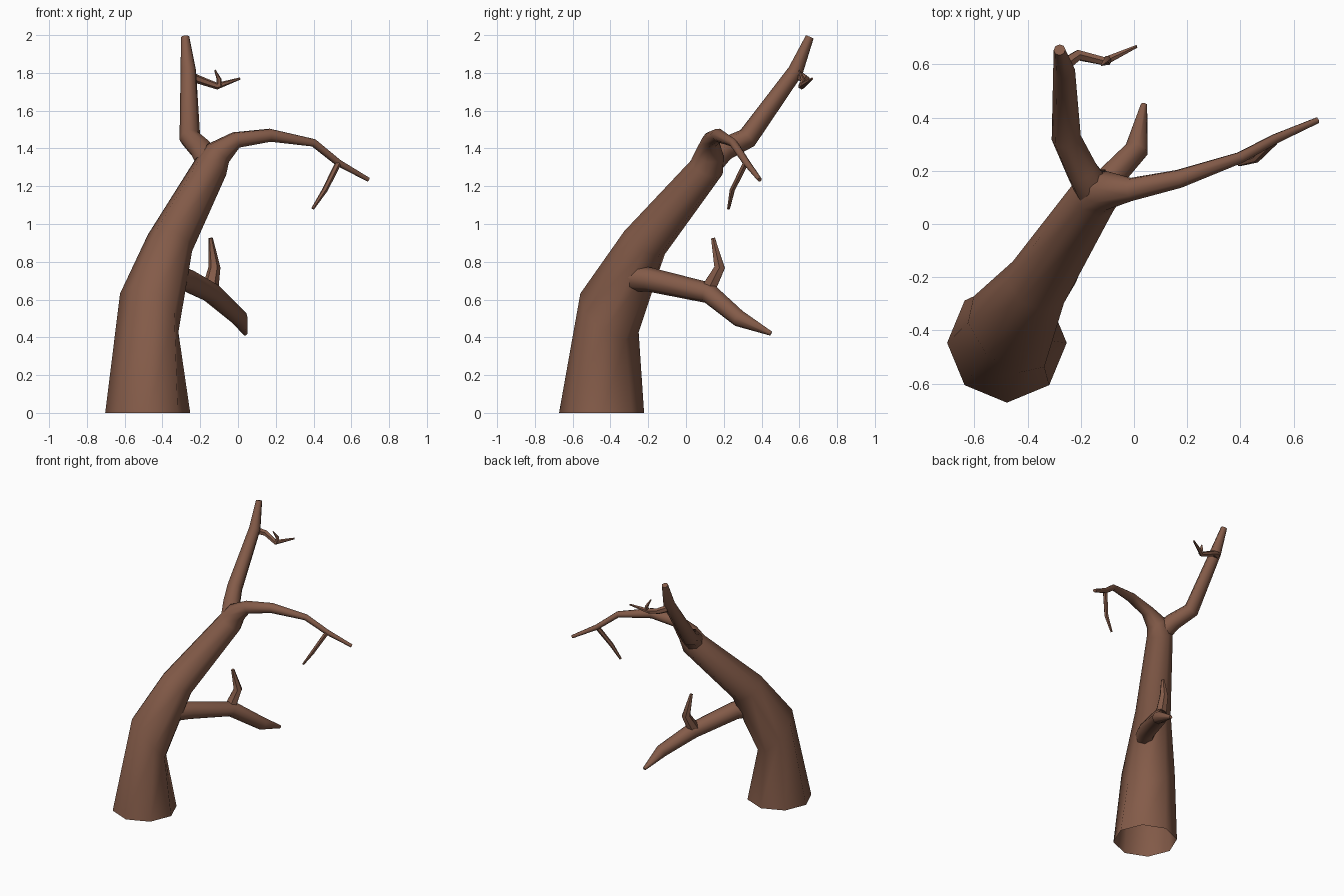
import bpy, bmesh, math
from mathutils import Vector

cube = bpy.data.objects.get("Cube")
if cube:
    bpy.data.objects.remove(cube, do_unlink=True)

# Bark colour shared by every part
bark = bpy.data.materials.new("brown_bark")
bark.use_nodes = True
colour = (0.23, 0.105, 0.066, 1)
bark.diffuse_color = colour
shader = bark.node_tree.nodes["Principled BSDF"]
shader.inputs["Base Color"].default_value = colour
shader.inputs["Roughness"].default_value = 0.9


def limb(name, stations, sides=8, tilts=None):
    """Tapered tube through (x, y, z, radius) stations, open at its root."""
    tilts = tilts or {}
    points = [Vector(s[:3]) for s in stations]
    last = len(points) - 1
    bm = bmesh.new()
    rings, normal, side = [], None, None
    for i, point in enumerate(points):
        ahead = (points[min(i + 1, last)] - point).normalized()
        behind = (point - points[max(i - 1, 0)]).normalized()
        new = Vector(tilts[i]) if i in tilts else ahead + behind
        new.normalize()
        # Carry the ring frame along the path without twisting
        if side is None:
            side = Vector((1, 0, 0))
            side = (side - new * side.dot(new)).normalized()
        else:
            side = normal.rotation_difference(new) @ side
        normal = new
        across = normal.cross(side)
        ring = []
        for k in range(sides):
            a = math.tau * k / sides
            offset = side * math.cos(a) + across * math.sin(a)
            ring.append(bm.verts.new(point + offset * stations[i][3]))
        rings.append(ring)
    for low, high in zip(rings, rings[1:]):
        for k in range(sides):
            j = (k + 1) % sides
            bm.faces.new((low[k], low[j], high[j], high[k]))
    bm.faces.new(rings[-1])
    mesh = bpy.data.meshes.new(name)
    bm.to_mesh(mesh)
    bm.free()
    mesh.materials.append(bark)
    obj = bpy.data.objects.new(name, mesh)
    bpy.context.collection.objects.link(obj)
    bpy.ops.object.select_all(action='DESELECT')
    obj.select_set(True)
    bpy.context.view_layer.objects.active = obj
    bpy.ops.object.shade_smooth_by_angle(angle=math.radians(55))
    return obj


# Leaning trunk flowing into the long drooping branch
limb("trunk_and_long_branch", [
    (-.478, -.447, 0, .225),
    (-.47, -.405, .53, .188),
    (-.36, -.22, .90, .125),
    (-.145, .11, 1.30, .092),
    (-.105, .125, 1.375, .075),
    (-.01, .13, 1.445, .045),
    (.17, .17, 1.47, .036),
    (.40, .25, 1.43, .022),
    (.53, .32, 1.325, .019),
    (.69, .39, 1.235, .012),
], tilts={0: (0, 0, 1), 1: (.54, .54, .64)})

# Hanging twig on the long branch
limb("hanging_twig", [
    (.53, .315, 1.32, .017),
    (.46, .245, 1.18, .015),
    (.395, .225, 1.08, .008),
], sides=6)

# Upright branch
limb("upper_branch", [
    (-.14, .11, 1.31, .075),
    (-.195, .20, 1.395, .062),
    (-.255, .325, 1.455, .056),
    (-.263, .58, 1.81, .041),
    (-.28, .655, 1.99, .022),
])

# Fine twig near the top, with its thorn
limb("upper_twig", [
    (-.26, .60, 1.785, .026),
    (-.21, .635, 1.765, .022),
    (-.11, .612, 1.73, .018),
    (.01, .668, 1.77, .006),
], sides=6)
limb("upper_thorn", [
    (-.10, .61, 1.73, .015),
    (-.10, .62, 1.765, .013),
    (-.122, .598, 1.815, .004),
], sides=6)

# Low branch behind the trunk, with its upward stub
limb("lower_branch", [
    (-.37, -.33, .72, .075),
    (-.275, -.19, .705, .064),
    (-.14, .12, .635, .056),
    (.01, .28, .50, .045),
    (.038, .45, .42, .012),
])
limb("lower_stub", [
    (-.15, .11, .64, .045),
    (-.125, .178, .77, .032),
    (-.145, .143, .925, .012),
], sides=6)
